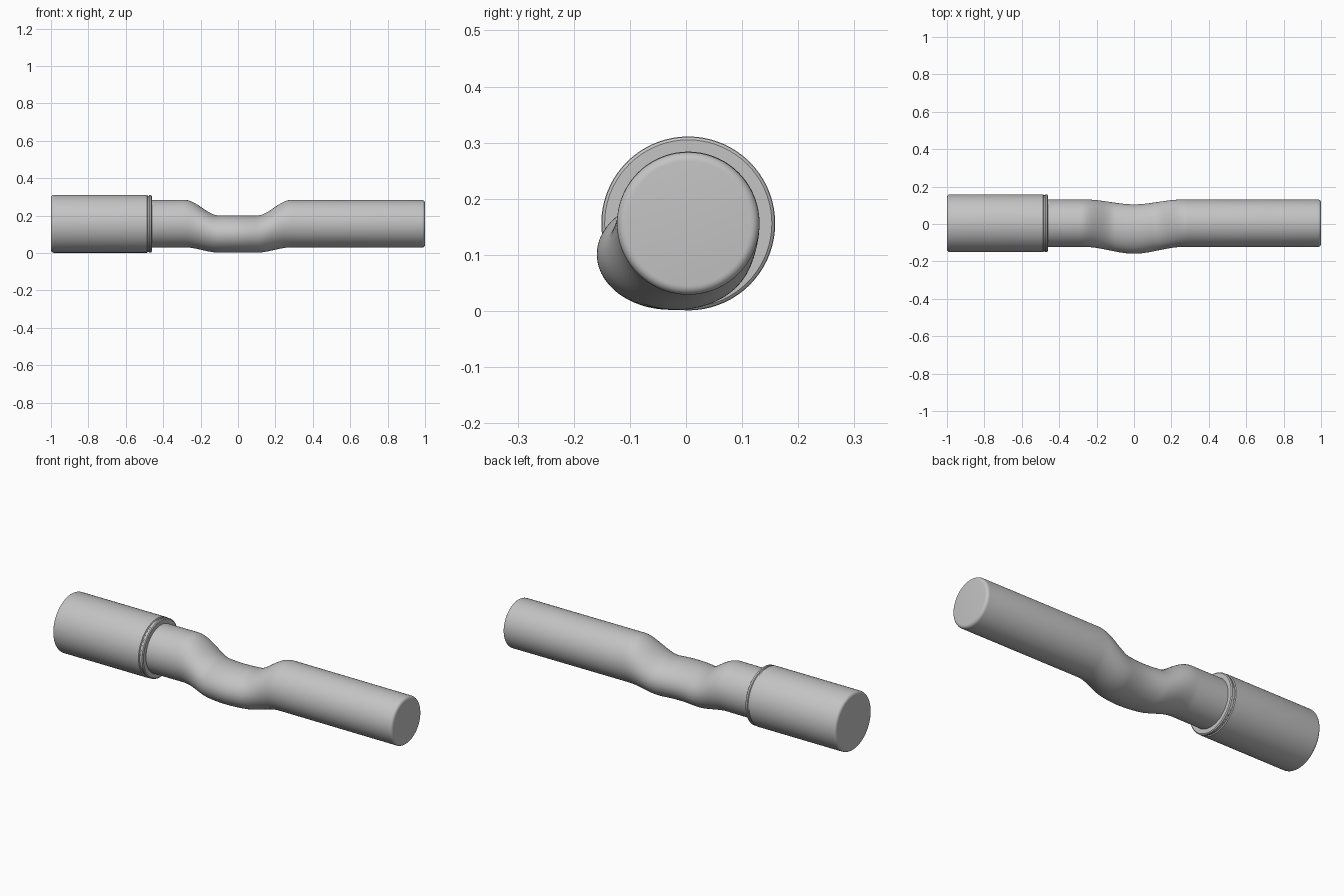
import bpy
import bmesh
from math import cos, sin, pi

cube = bpy.data.objects.get("Cube")
if cube:
    bpy.data.objects.remove(cube, do_unlink=True)

SIDES = 72
AXIS_Y, AXIS_Z = 0.004, 0.156
PIPE_R, SLEEVE_R = 0.127, 0.155

gray = bpy.data.materials.new("plain_gray")
gray.use_nodes = True
COLOR = (0.55, 0.55, 0.55, 1)
gray.diffuse_color = COLOR
gray.node_tree.nodes["Principled BSDF"].inputs["Base Color"].default_value = COLOR


def loft(name, sections):
    """Skin ellipses (x, centre y, centre z, half width, half height) along x."""
    bm = bmesh.new()
    rings = []
    for x, cy, cz, a, b in sections:
        rings.append([bm.verts.new((x, cy + a * cos(2 * pi * i / SIDES),
                                    cz + b * sin(2 * pi * i / SIDES)))
                      for i in range(SIDES)])
    for r, s in zip(rings, rings[1:]):
        for i in range(SIDES):
            j = (i + 1) % SIDES
            bm.faces.new((r[i], r[j], s[j], s[i]))
    bm.faces.new(rings[0])
    bm.faces.new(rings[-1])
    bmesh.ops.recalc_face_normals(bm, faces=bm.faces)
    mesh = bpy.data.meshes.new(name)
    bm.to_mesh(mesh)
    bm.free()
    mesh.materials.append(gray)
    obj = bpy.data.objects.new(name, mesh)
    bpy.context.collection.objects.link(obj)
    bpy.ops.object.select_all(action='DESELECT')
    obj.select_set(True)
    bpy.context.view_layer.objects.active = obj
    bpy.ops.object.shade_smooth_by_angle(angle=pi / 6)
    return obj


def fillet(x_end, radius, size, steps=6):
    """Rounded rim as (x, radius) pairs, from the flat cap to the wall."""
    inward = -1 if x_end > 0 else 1
    angles = [pi / 2 * k / steps for k in range(steps + 1)]
    return [(x_end + inward * size * (1 - cos(t)), radius - size * (1 - sin(t)))
            for t in angles]


def round_section(x, r):
    return (x, AXIS_Y, AXIS_Z, r, r)


def ease(x, inner, outer):
    """1 in the middle, easing to 0 at the outer distance."""
    t = min(max((outer - abs(x)) / (outer - inner), 0), 1)
    return t * t * (3 - 2 * t)


def pinched_section(x):
    dip = ease(x, 0.10, 0.285)
    bow = ease(x, 0, 0.26)
    return (x, AXIS_Y - 0.031 * bow, AXIS_Z + 0.001 - 0.056 * dip,
            PIPE_R + 0.005 * bow, PIPE_R - 0.028 * dip)


# Pipe with a flattened, offset middle and a rounded free end
sections = [round_section(-0.49, PIPE_R)]
sections += [pinched_section(-0.30 + 0.60 * k / 60) for k in range(61)]
sections += [round_section(x, r) for x, r in reversed(fillet(1.0, PIPE_R, 0.016))]
loft("bent_pipe", sections)

# Thick sleeve with a narrow groove and lip at its open end
profile = fillet(-1.0, SLEEVE_R, 0.016)
profile += [(-0.486, SLEEVE_R), (-0.483, 0.150), (-0.477, 0.150), (-0.474, 0.154),
            (-0.465, 0.154), (-0.461, 0.149), (-0.461, PIPE_R - 0.004)]
loft("end_sleeve", [round_section(x, r) for x, r in profile])
